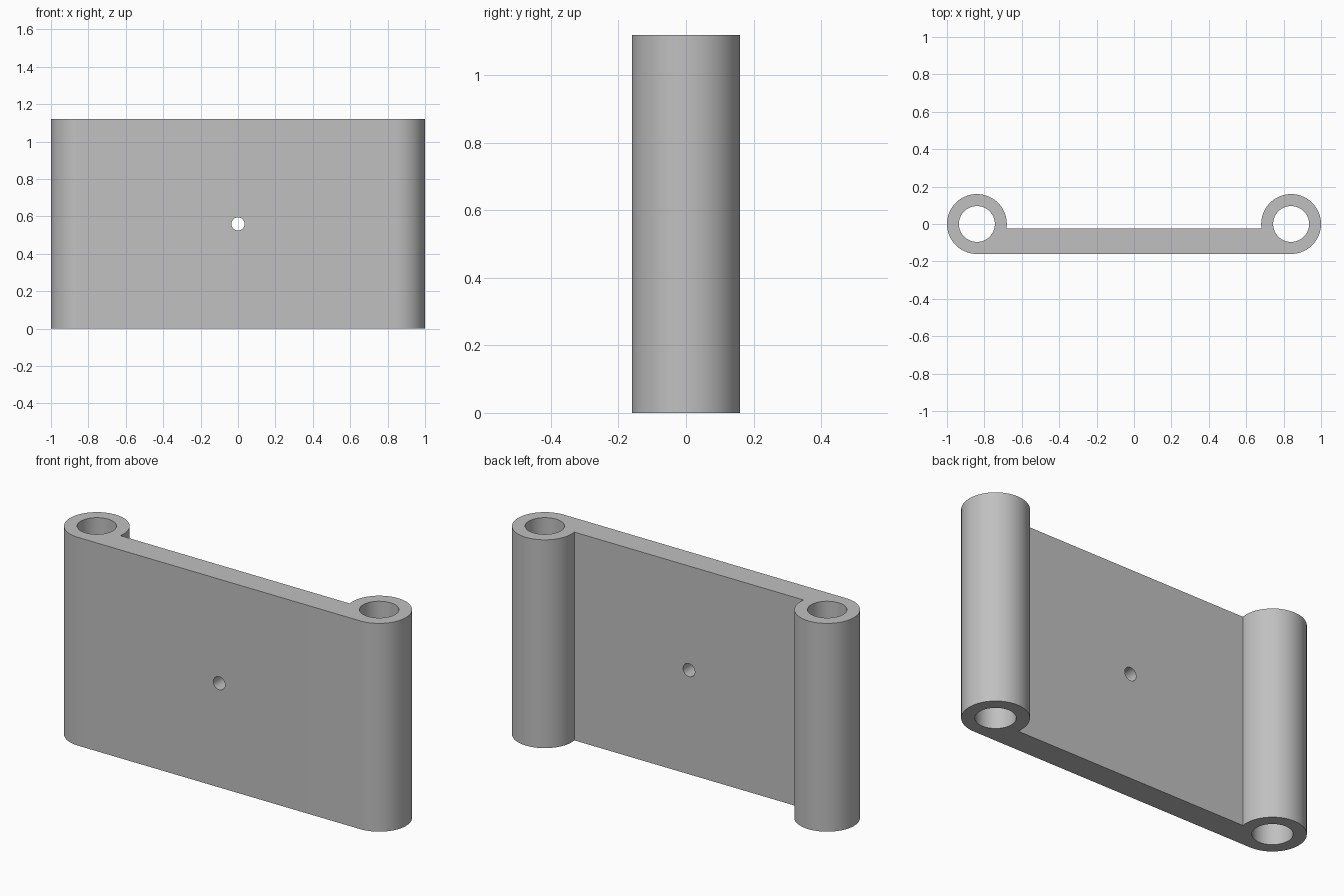
import bpy
import bmesh
from math import asin, cos, sin, pi, radians

HEIGHT = 1.12
TUBE_X = 0.84        # tube axis offset from the middle
OUTER, BORE = 0.16, 0.096
PLATE_BACK = -0.025  # back face of the plate; its front is tangent to the tubes
PIN_HOLE = 0.035
STEPS = 48

if "Cube" in bpy.data.objects:
    bpy.data.objects.remove(bpy.data.objects["Cube"], do_unlink=True)

GREY = (0.53, 0.53, 0.53, 1)
grey = bpy.data.materials.new("plain grey")
grey.use_nodes = True
grey.diffuse_color = GREY
grey.node_tree.nodes["Principled BSDF"].inputs["Base Color"].default_value = GREY


def extrude_outline(name, points, height):
    """Solid prism from a counter-clockwise outline, standing on z = 0."""
    bm = bmesh.new()
    face = bm.faces.new([bm.verts.new((x, y, 0)) for x, y in points])
    top = bmesh.ops.extrude_face_region(bm, geom=[face])["geom"]
    bmesh.ops.translate(bm, vec=(0, 0, height),
                        verts=[v for v in top if isinstance(v, bmesh.types.BMVert)])
    bmesh.ops.recalc_face_normals(bm, faces=bm.faces)
    mesh = bpy.data.meshes.new(name)
    bm.to_mesh(mesh)
    bm.free()
    obj = bpy.data.objects.new(name, mesh)
    bpy.context.collection.objects.link(obj)
    mesh.materials.append(grey)
    return obj


def drill(target, name, radius, depth, location, rotation=(0, 0, 0)):
    """Cut a round through hole."""
    bpy.ops.mesh.primitive_cylinder_add(vertices=64, radius=radius, depth=depth,
                                        location=location, rotation=rotation)
    cutter = bpy.context.object
    cutter.name = name
    cutter.data.materials.append(grey)
    mod = target.modifiers.new(name, "BOOLEAN")
    mod.operation = "DIFFERENCE"
    mod.solver = "EXACT"
    mod.object = cutter
    bpy.ops.object.select_all(action="DESELECT")
    target.select_set(True)
    bpy.context.view_layer.objects.active = target
    bpy.ops.object.modifier_apply(modifier=name)
    bpy.data.objects.remove(cutter, do_unlink=True)


# Plate and both rolled ends as one outline: left arc, then its mirror image
start = asin(PLATE_BACK / OUTER)
angles = [start + (1.5 * pi - start) * i / STEPS for i in range(STEPS + 1)]
left = [(-TUBE_X + OUTER * cos(a), OUTER * sin(a)) for a in angles]
right = [(-x, y) for x, y in reversed(left)]
body = extrude_outline("hinged_plate", left + right, HEIGHT)

# Tube bores and the small hole in the middle of the plate
for side, sign in (("left", 1), ("right", -1)):
    drill(body, side + "_bore", BORE, HEIGHT * 2, (sign * TUBE_X, 0, HEIGHT / 2))
drill(body, "pin_hole", PIN_HOLE, 1, (0, 0, HEIGHT / 2), (pi / 2, 0, 0))

bpy.ops.object.shade_smooth_by_angle(angle=radians(30))
